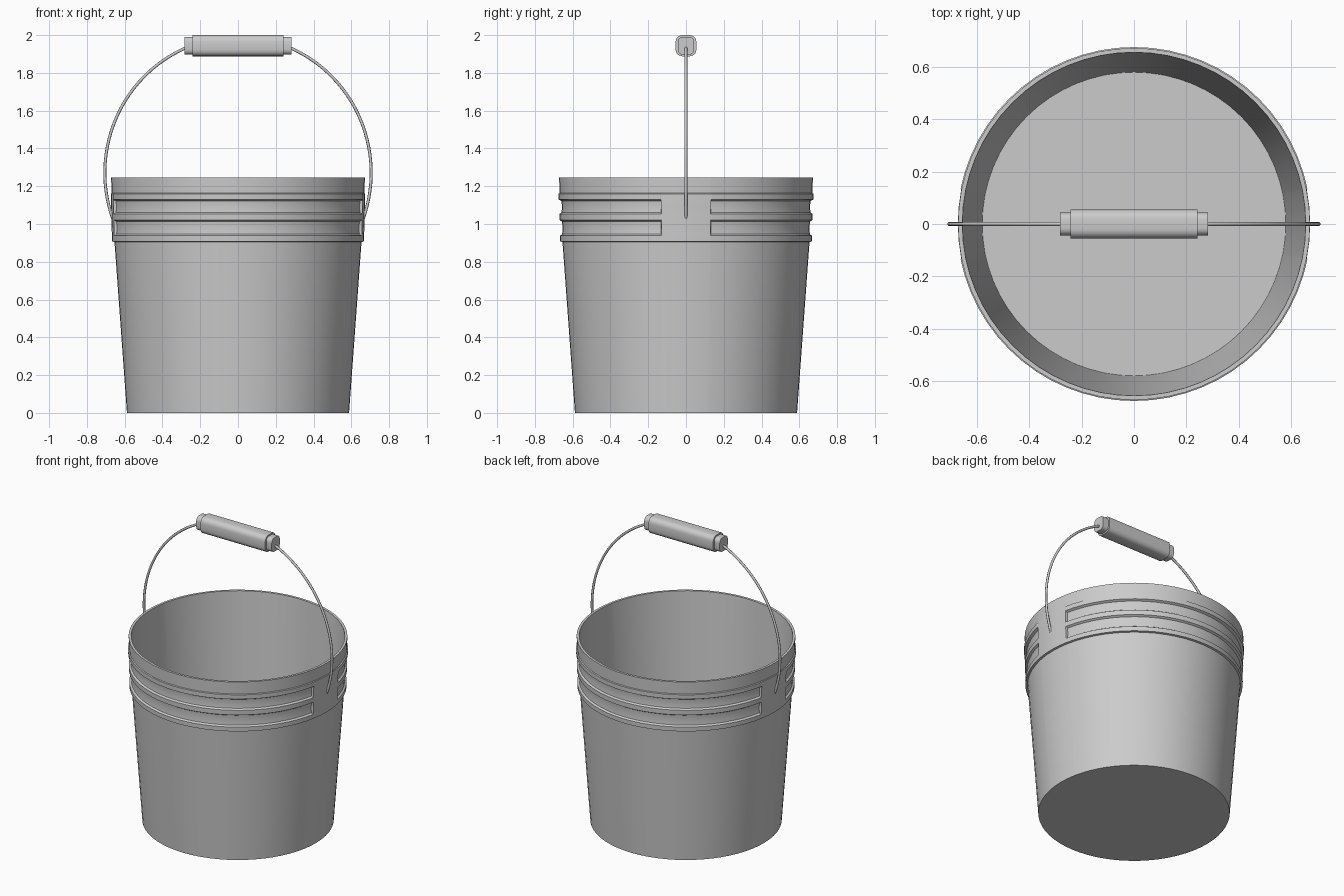
import bpy, bmesh, math

if "Cube" in bpy.data.objects:
    bpy.data.objects.remove(bpy.data.objects["Cube"])

grey = bpy.data.materials.new("plain_grey")
grey.diffuse_color = (0.6, 0.6, 0.6, 1)
grey.use_nodes = True
grey.node_tree.nodes["Principled BSDF"].inputs["Base Color"].default_value = grey.diffuse_color


def finish(bm, name, angle=28):
    bmesh.ops.recalc_face_normals(bm, faces=bm.faces[:])
    mesh = bpy.data.meshes.new(name)
    bm.to_mesh(mesh)
    bm.free()
    mesh.materials.append(grey)
    obj = bpy.data.objects.new(name, mesh)
    bpy.context.collection.objects.link(obj)
    bpy.ops.object.select_all(action='DESELECT')
    obj.select_set(True)
    bpy.context.view_layer.objects.active = obj
    bpy.ops.object.shade_smooth_by_angle(angle=math.radians(angle))
    return obj


def skin(bm, rings, closed=False):
    """Bridge successive rings of equal length; cap both ends unless closed."""
    n = len(rings[0])
    for a, b in zip(rings, rings[1:] + (rings[:1] if closed else [])):
        for i in range(n):
            j = (i + 1) % n
            bm.faces.new((a[i], a[j], b[j], b[i]))
    if not closed:
        bm.faces.new(rings[0])
        bm.faces.new(rings[-1])


# Bucket: outside profile upwards, then inside downwards.
# Each entry: radius in the ribbed area, z, radius on the side pads
profile = [
    (0.588, 0.0, 0.588), (0.654, 0.905, 0.654),
    (0.667, 0.908, 0.667), (0.668, 0.938, 0.668),
    (0.656, 0.946, 0.668), (0.653, 0.980, 0.669), (0.657, 1.013, 0.670),
    (0.670, 1.021, 0.670), (0.671, 1.053, 0.671),
    (0.659, 1.061, 0.671), (0.656, 1.092, 0.672), (0.660, 1.122, 0.673),
    (0.675, 1.130, 0.673), (0.676, 1.160, 0.673),
    (0.669, 1.163, 0.669), (0.672, 1.245, 0.672),
    (0.656, 1.245, 0.656), (0.580, 0.02, 0.580),
]
# Regular steps, with an extra close pair where the ribs stop at the pads
SEGMENTS, PAD = 64, 2
angles = []
for i in range(SEGMENTS):
    a = 2 * math.pi * i / SEGMENTS
    k = i % (SEGMENTS // 2)
    if k == PAD:
        angles += [(a, True), (a + 0.006, False)]
    elif k == SEGMENTS // 2 - PAD:
        angles += [(a - 0.006, False), (a, True)]
    else:
        angles.append((a, k < PAD or k > SEGMENTS // 2 - PAD))

bm = bmesh.new()
skin(bm, [[bm.verts.new(((rp if pad else r) * math.cos(a),
                         (rp if pad else r) * math.sin(a), z))
           for a, pad in angles] for r, z, rp in profile])
finish(bm, "bucket")

# Wire bail: arc from pad to pad, swept with a small round section
WIRE = 0.008
start = math.asin(-0.24 / 0.71)
bm = bmesh.new()
rings = []
STEPS = 72
for i in range(STEPS + 1):
    t = start + (math.pi - 2 * start) * i / STEPS
    height = 0.72 if math.sin(t) > 0 else 0.71
    x, z = 0.705 * math.cos(t), min(1.27 + height * math.sin(t), 1.95)
    ring = []
    for k in range(8):
        q = 2 * math.pi * k / 8
        out = WIRE * math.cos(q)
        ring.append(bm.verts.new((x + out * math.cos(t), WIRE * math.sin(q),
                                  z + out * math.sin(t))))
    rings.append(ring)
skin(bm, rings)
finish(bm, "wire_bail", 50)


# Grip: rounded rectangular bars along x
def bar(name, x0, x1, half_y, half_z, zc, radius):
    bm = bmesh.new()
    rings = []
    for x in (x0, x1):
        ring = []
        for c, (sy, sz) in enumerate(((1, 1), (-1, 1), (-1, -1), (1, -1))):
            for k in range(5):
                q = math.pi / 2 * (c + k / 4)
                ring.append(bm.verts.new((
                    x, sy * (half_y - radius) + radius * math.cos(q),
                    zc + sz * (half_z - radius) + radius * math.sin(q))))
        rings.append(ring)
    skin(bm, rings)
    finish(bm, name)


bar("grip", -0.242, 0.242, 0.055, 0.056, 1.944, 0.034)
for side, label in ((-1, "left"), (1, "right")):
    bar("grip_collar_" + label, side * 0.235, side * 0.283,
        0.043, 0.047, 1.944, 0.026)
